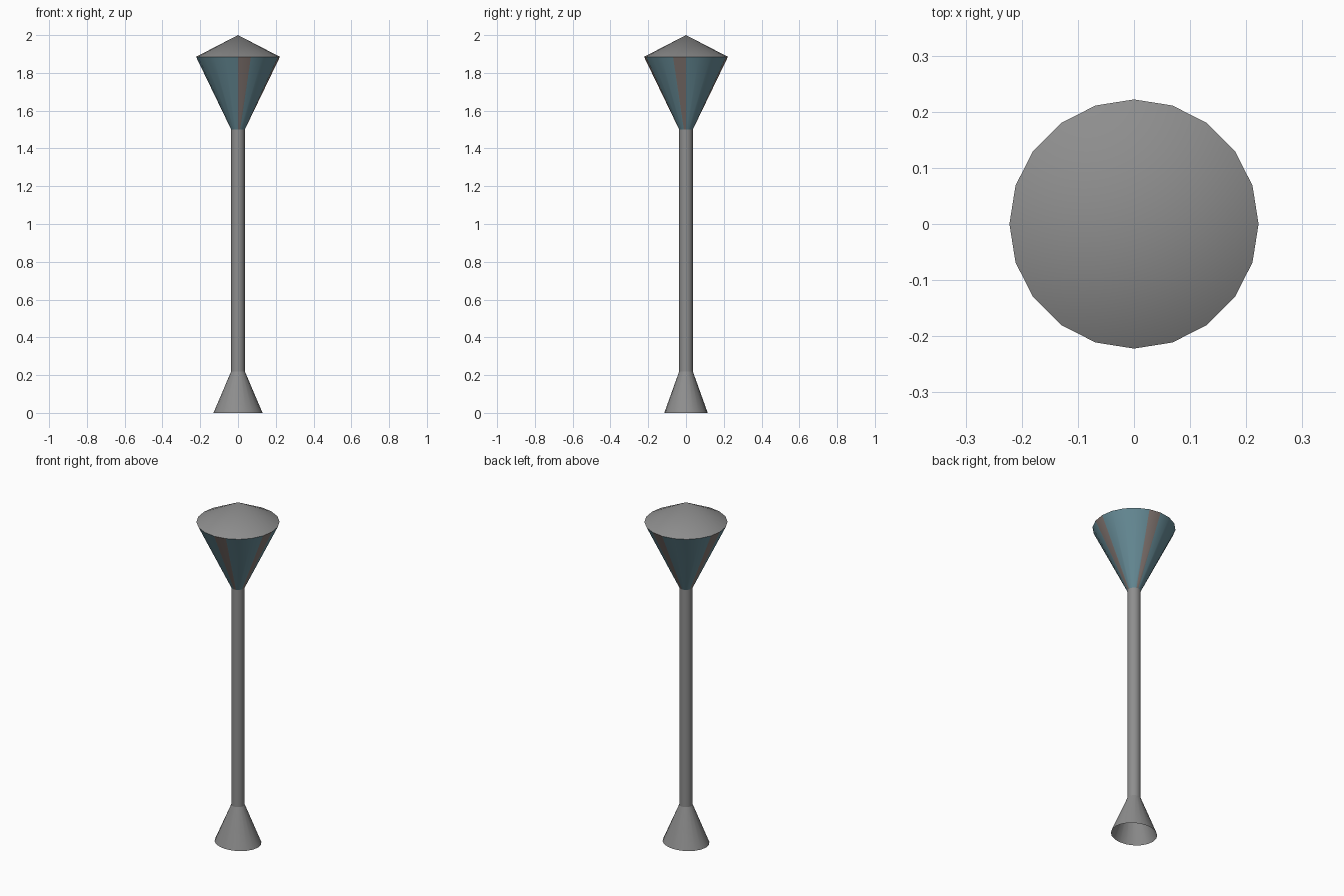
import bpy, bmesh, math

if "Cube" in bpy.data.objects:
    bpy.data.objects.remove(bpy.data.objects["Cube"])

SIDES = 20


def material(name, rgb):
    m = bpy.data.materials.new(name)
    m.diffuse_color = (*rgb, 1)
    m.use_nodes = True
    m.node_tree.nodes["Principled BSDF"].inputs["Base Color"].default_value = m.diffuse_color
    return m


metal = material("grey metal", (0.27, 0.27, 0.27))
glass = material("teal glass", (0.14, 0.27, 0.32))
bars = material("brown grey bars", (0.235, 0.19, 0.175))


def lathe(name, profile, mats, rule=None):
    """Revolve (radius x, radius y, z) rows; a zero radius closes to a tip."""
    bm = bmesh.new()
    rings = []
    for rx, ry, z in profile:
        if rx == 0:
            rings.append([bm.verts.new((0, 0, z))] * SIDES)
        else:
            rings.append([bm.verts.new((rx * math.cos(a), ry * math.sin(a), z))
                          for a in (2 * math.pi * i / SIDES for i in range(SIDES))])
    for lo, hi in zip(rings, rings[1:]):
        for i in range(SIDES):
            j = (i + 1) % SIDES
            corners = [lo[i], lo[j], hi[j], hi[i]]
            face = bm.faces.new(list(dict.fromkeys(corners)))
            face.material_index = rule(i) if rule else 0
    mesh = bpy.data.meshes.new(name)
    bm.to_mesh(mesh)
    bm.free()
    for m in mats:
        mesh.materials.append(m)
    ob = bpy.data.objects.new(name, mesh)
    bpy.context.collection.objects.link(ob)
    bpy.ops.object.select_all(action='DESELECT')
    ob.select_set(True)
    bpy.context.view_layer.objects.active = ob
    bpy.ops.object.shade_smooth_by_angle(angle=math.radians(30))
    return ob


# flared foot, open underneath, slightly wider than deep
lathe("base", [(0.13, 0.115, 0), (0.036, 0.036, 0.22)], [metal])

# straight post
lathe("post", [(0.036, 0.036, 0.22), (0.036, 0.036, 1.5)], [metal])

# tapered glass lantern with four single-facet bars
BAR_FACETS = {4, 9, 15, 19}
lathe("lantern", [(0.036, 0.036, 1.5), (0.222, 0.222, 1.885)], [glass, bars],
      lambda i: 1 if i in BAR_FACETS else 0)

# shallow conical roof
lathe("roof", [(0.222, 0.222, 1.885), (0, 0, 2.0)], [metal])
